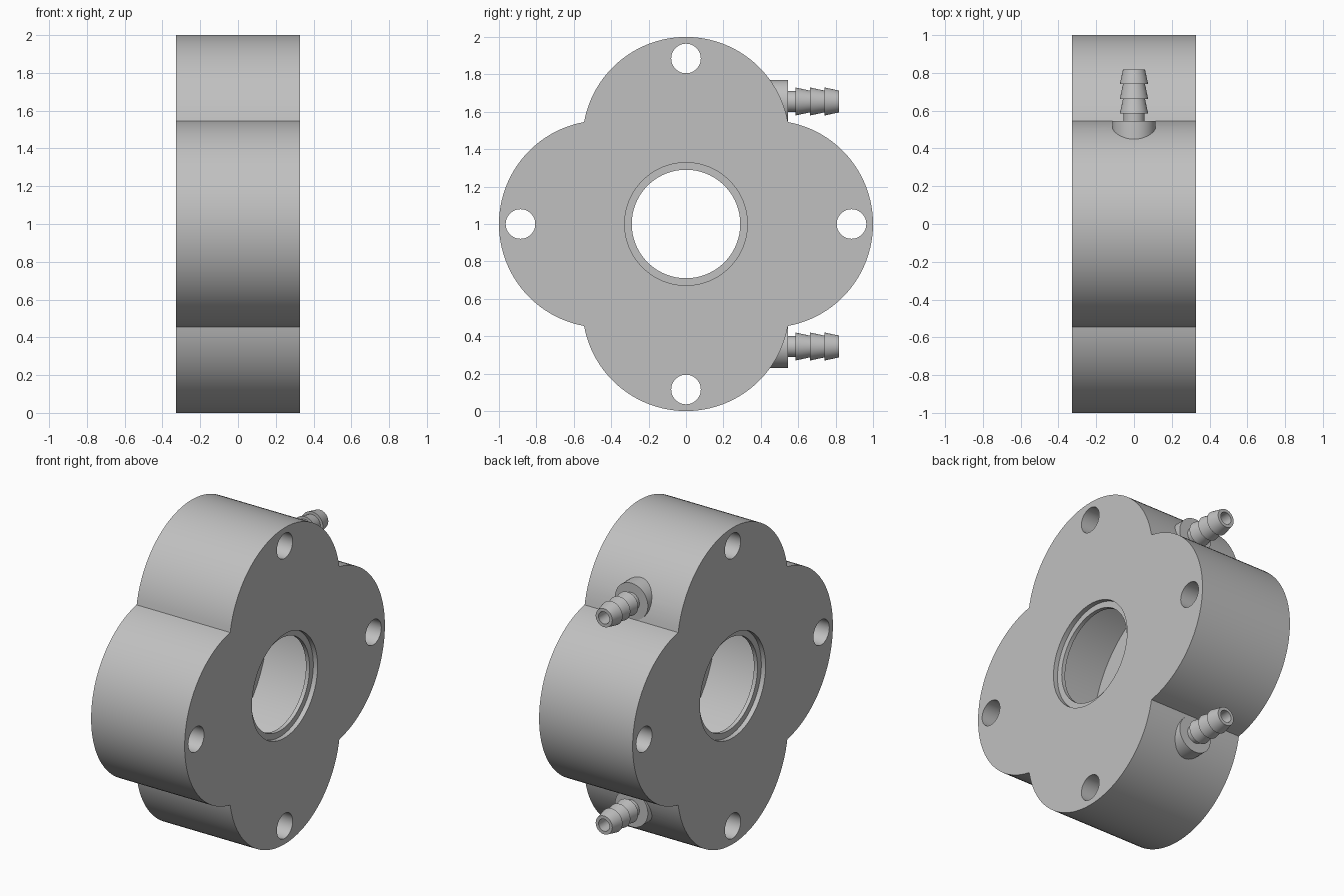
import bpy, bmesh
from math import pi, sin, cos, atan2
from mathutils import Matrix

if "Cube" in bpy.data.objects:
    bpy.data.objects.remove(bpy.data.objects["Cube"])

HALF = 0.327                     # half thickness of the body
LOBE_C, LOBE_R = 0.446, 0.554    # lobe centre offset and radius
CORNER = 0.545                   # where neighbouring lobes meet
PORT_Z = 0.655                   # port offset above and below the axis

grey = bpy.data.materials.new("light grey")
grey.use_nodes = True
colour = (0.53, 0.53, 0.53, 1)
grey.diffuse_color = colour
grey.node_tree.nodes["Principled BSDF"].inputs["Base Color"].default_value = colour


def make_object(name, bm):
    bmesh.ops.recalc_face_normals(bm, faces=bm.faces)
    mesh = bpy.data.meshes.new(name)
    bm.to_mesh(mesh)
    bm.free()
    mesh.materials.append(grey)
    obj = bpy.data.objects.new(name, mesh)
    bpy.context.collection.objects.link(obj)
    return obj


def select(obj):
    bpy.ops.object.select_all(action='DESELECT')
    obj.select_set(True)
    bpy.context.view_layer.objects.active = obj


def smooth(obj):
    select(obj)
    bpy.ops.object.shade_smooth_by_angle(angle=pi / 6)


def lathe(name, profile, axis, centre, closed=False, steps=64):
    """Revolve (along, radius) points about an x or y axis through centre."""
    bm = bmesh.new()
    rings = []
    for along, r in profile:
        ring = []
        for i in range(steps):
            a = 2 * pi * i / steps
            u, v = r * cos(a), r * sin(a)
            p = (along, u, v) if axis == 'X' else (u, along, v)
            ring.append(bm.verts.new(p))
        rings.append(ring)
    pairs = list(zip(rings, rings[1:]))
    if closed:
        pairs.append((rings[-1], rings[0]))
    else:
        bm.faces.new(rings[0])
        bm.faces.new(rings[-1])
    for lower, upper in pairs:
        for i in range(steps):
            j = (i + 1) % steps
            bm.faces.new((lower[i], lower[j], upper[j], upper[i]))
    bmesh.ops.transform(bm, matrix=Matrix.Translation(centre), verts=bm.verts)
    return make_object(name, bm)


def cut(target, cutter):
    cutter.hide_render = True
    mod = target.modifiers.new("cut", 'BOOLEAN')
    mod.operation = 'DIFFERENCE'
    mod.solver = 'EXACT'
    mod.object = cutter
    select(target)
    bpy.ops.object.modifier_apply(modifier=mod.name)
    bpy.data.objects.remove(cutter)


# Four-lobed body outline, extruded along x
bm = bmesh.new()
span = atan2(CORNER, CORNER - LOBE_C)
steps = 48
outline = []
for lobe in range(4):
    turn = Matrix.Rotation(lobe * pi / 2, 3, 'X')
    for i in range(steps):
        a = -span + 2 * span * i / steps
        y, z = LOBE_C + LOBE_R * cos(a), LOBE_R * sin(a)
        outline.append(bm.verts.new(turn @ Matrix.Translation((-HALF, y, z)).translation))
face = bm.faces.new(outline)
extruded = bmesh.ops.extrude_face_region(bm, geom=[face])["geom"]
bmesh.ops.translate(bm, vec=(2 * HALF, 0, 0),
                    verts=[v for v in extruded if isinstance(v, bmesh.types.BMVert)])
bmesh.ops.translate(bm, vec=(0, 0, 1), verts=bm.verts)
body = make_object("housing_body", bm)

# Stepped bore: shallow recess, lip, wide inner chamber, mirrored
side = [(0.4, 0.328), (0.297, 0.328), (0.297, 0.29), (0.272, 0.29), (0.272, 0.69)]
bore = side + [(-x, r) for x, r in reversed(side)]
cut(body, lathe("bore_cutter", bore, 'X', (0, 0, 1), steps=128))

# Bolt holes through each lobe
for k in range(4):
    a = k * pi / 2
    centre = (0, 0.885 * cos(a), 1 + 0.885 * sin(a))
    cut(body, lathe("bolt_cutter", [(-0.5, 0.079), (0.5, 0.079)], 'X', centre, steps=48))

# Port passages into the chamber
PORT_R = 0.038
for sign in (1, -1):
    cut(body, lathe("port_cutter", [(0.1, PORT_R), (0.7, PORT_R)], 'Y',
                    (0, 0, 1 + sign * PORT_Z), steps=32))
smooth(body)

# Barbed hose fittings with round seats
fitting = [(0.445, PORT_R), (0.445, 0.115), (0.545, 0.115), (0.545, 0.056), (0.585, 0.056)]
for k in range(3):
    start = 0.585 + k * 0.078
    fitting += [(start, 0.075), (start + 0.078, 0.058)]
fitting.append((0.819, PORT_R))
for label, sign in (("upper", 1), ("lower", -1)):
    smooth(lathe(label + "_hose_fitting", fitting, 'Y',
                 (0, 0, 1 + sign * PORT_Z), closed=True, steps=48))
